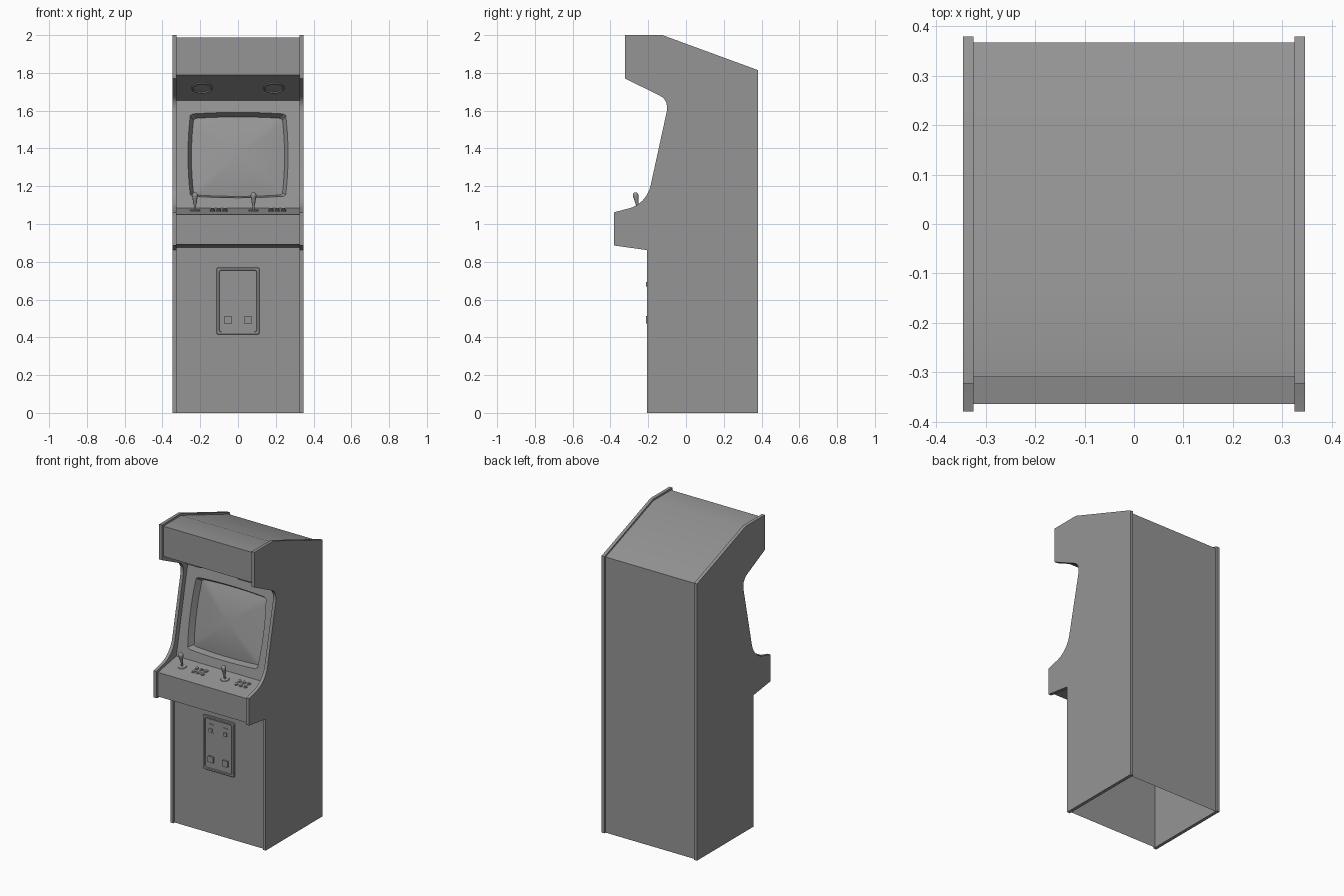
import bpy, bmesh
from math import sin, cos, pi, radians
from mathutils import Matrix, Vector

cube = bpy.data.objects.get("Cube")
if cube:
    bpy.data.objects.remove(cube, do_unlink=True)

GREY = (0.3, 0.3, 0.3, 1)
grey = bpy.data.materials.new("cabinet_grey")
grey.use_nodes = True
grey.diffuse_color = GREY
grey.node_tree.nodes["Principled BSDF"].inputs["Base Color"].default_value = GREY

W = 0.325          # half width between the side panels
SIDE = 0.346       # half width over the side panels


def finish(name, bm):
    bmesh.ops.remove_doubles(bm, verts=bm.verts, dist=1e-5)
    mesh = bpy.data.meshes.new(name)
    bm.to_mesh(mesh)
    bm.free()
    mesh.materials.append(grey)
    mesh.shade_smooth()
    mesh.set_sharp_from_angle(angle=radians(32))
    obj = bpy.data.objects.new(name, mesh)
    bpy.context.collection.objects.link(obj)
    return obj


def plane(p0, p1):
    """Matrix of a sloping panel: x across, y from p0 towards p1, z outwards."""
    x = Vector((1, 0, 0))
    v = Vector((0, p1[0] - p0[0], p1[1] - p0[1])).normalized()
    m = Matrix((x, v, x.cross(v))).transposed().to_4x4()
    m.translation = (0, p0[0], p0[1])
    return m


def strip(name, path):
    """Sheet following a side-view path across the cabinet."""
    bm = bmesh.new()
    rows = [[bm.verts.new((x, y, z)) for x in (-W, W)] for y, z in path]
    for a, b in zip(rows, rows[1:]):
        bm.faces.new((a[0], a[1], b[1], b[0]))
    return finish(name, bm)


def loft(name, rings, frame, cap=True):
    """Bridge closed rings of local points, then close the last one."""
    bm = bmesh.new()
    loops = [[bm.verts.new(frame @ Vector(p)) for p in ring] for ring in rings]
    n = len(loops[0])
    for a, b in zip(loops, loops[1:]):
        for i in range(n):
            j = (i + 1) % n
            bm.faces.new((a[i], a[j], b[j], b[i]))
    if cap:
        bm.faces.new(loops[-1])
    return finish(name, bm)


def lathe(name, profile, frame, u, v, segs=20):
    rings = [[(u + r * cos(2 * pi * i / segs), v + r * sin(2 * pi * i / segs), h)
              for i in range(segs)] for r, h in profile]
    return loft(name, rings, frame)


def rounded(w, h, r, u, v, n):
    """Rounded rectangle ring with half sizes w and h."""
    ring = []
    for k, (sx, sy) in enumerate(((1, 1), (-1, 1), (-1, -1), (1, -1))):
        for i in range(5):
            a = (k + i / 4) * pi / 2
            ring.append((u + sx * (w - r) + r * cos(a), v + sy * (h - r) + r * sin(a), n))
    return ring


def plate(name, w, h, r, u, v, n0, n1, frame):
    return loft(name, [rounded(w, h, r, u, v, n0), rounded(w, h, r, u, v, n1)], frame)


# Side panels
outline = [(-0.207, 0), (0.38, 0), (0.38, 1.815), (-0.125, 2), (-0.323, 2),
           (-0.323, 1.77), (-0.145, 1.683), (-0.12, 1.668), (-0.105, 1.645),
           (-0.1, 1.62), (-0.102, 1.595), (-0.186, 1.21), (-0.194, 1.18),
           (-0.209, 1.15), (-0.232, 1.122), (-0.26, 1.1), (-0.29, 1.086),
           (-0.38, 1.062), (-0.38, 0.886), (-0.207, 0.862)]
for name, x0, x1 in (("right_side_panel", -SIDE, -W), ("left_side_panel", W, SIDE)):
    bm = bmesh.new()
    ends = [[bm.verts.new((x, y, z)) for y, z in outline] for x in (x0, x1)]
    bm.faces.new(ends[0])
    bm.faces.new(ends[1])
    for i in range(len(outline)):
        j = (i + 1) % len(outline)
        bm.faces.new((ends[0][i], ends[0][j], ends[1][j], ends[1][i]))
    bmesh.ops.recalc_face_normals(bm, faces=bm.faces)
    finish(name, bm)

# Body sheets between the sides; the bottom stays open
kick, lip = (-0.193, 0.875), (-0.365, 0.892)
deck_front, deck_back = (-0.365, 1.05), (-0.175, 1.085)
hood_back, hood_front = (-0.055, 1.655), (-0.31, 1.79)
strip("lower_front_panel", [(-0.193, 0), kick])
strip("control_panel", [kick, lip, deck_front, deck_back])
strip("marquee_box", [hood_back, hood_front, (-0.31, 1.988)])
strip("roof", [(-0.31, 1.988), (-0.125, 1.988), (0.368, 1.808)])
strip("back_panel", [(0.368, 1.808), (0.368, 0)])

# Screen surround with a bulging opening, and the domed tube behind it
bezel = plane(deck_back, hood_back)
length = (Vector(hood_back) - Vector(deck_back)).length
MID = 0.286
LIMIT = 0.96
steps = [LIMIT * (1 - i / 5) for i in range(11)]


def opening(k, n, dome=0.0):
    ring = []
    for side in range(4):
        for s in steps:
            bulge = 1 - s * s
            a, b = (0.252 * s, 0.222 + 0.009 * bulge) if side % 2 == 0 \
                else (-0.252 - 0.013 * bulge, 0.222 * s)
            sign = 1 if side < 2 else -1
            ring.append((k * a * sign, MID + k * b * sign, n + dome))
    return ring


def border():
    ring = []
    for side in range(4):
        for s in steps:
            t = s / LIMIT
            x, y = ((W * t, 1), (-W, t), (-W * t, -1), (W, -t))[side]
            ring.append((x, length / 2 * (1 + y), 0))
    return ring


DEPTH = -0.04
loft("screen_surround", [border(), opening(1, 0), opening(0.93, DEPTH)], bezel, cap=False)
loft("screen", [opening(0.93 * k, DEPTH, 0.028 * (1 - k * k))
                for k in (1, 0.85, 0.7, 0.5, 0.3, 0.1)], bezel)

# Speakers under the marquee
hood = plane(hood_back, hood_front)
for name, x in (("right_speaker", -0.19), ("left_speaker", 0.19)):
    lathe(name, [(0.056, 0), (0.056, 0.006), (0.049, 0.008), (0.046, 0.002)],
          hood, x, 0.144, 32)

# Joysticks and buttons
deck = plane(deck_front, deck_back)
stick = [(0.006, 0), (0.006, 0.028), (0.009, 0.04), (0.013, 0.068),
         (0.0155, 0.08), (0.014, 0.09), (0.009, 0.096), (0.003, 0.098)]
for tag, x in (("right", -0.228), ("left", 0.082)):
    lathe(tag + "_joystick_base", [(0.027, 0), (0.025, 0.004), (0.01, 0.006)], deck, x, 0.115)
    lathe(tag + "_joystick", stick, deck, x, 0.115, 16)
    for row in range(2):
        for col in range(3):
            lathe(f"{tag}_button_{row}_{col}",
                  [(0.013, 0), (0.013, 0.004), (0.009, 0.005), (0.009, 0.008), (0.006, 0.009)],
                  deck, x + 0.093 + 0.033 * col, 0.1 + 0.036 * row, 14)

# Coin door: raised frame, sunken door, slots and return flaps
front = plane((-0.193, 0), kick)
DZ = 0.592
loft("coin_door_frame",
     [rounded(0.114, 0.178, 0.012, 0, DZ, 0), rounded(0.114, 0.178, 0.012, 0, DZ, 0.008),
      rounded(0.111, 0.175, 0.01, 0, DZ, 0.011), rounded(0.101, 0.165, 0.014, 0, DZ, 0.011),
      rounded(0.099, 0.163, 0.014, 0, DZ, 0.004)], front)
plate("coin_door", 0.096, 0.16, 0.012, 0, DZ, 0.004, 0.009, front)
for tag, x in (("right", -0.053), ("left", 0.053)):
    plate(tag + "_coin_plate", 0.017, 0.03, 0.003, x, 0.692, 0.009, 0.012, front)
    plate(tag + "_coin_button", 0.011, 0.012, 0.003, x, 0.682, 0.012, 0.019, front)
    plate(tag + "_coin_return", 0.02, 0.02, 0.003, x, 0.492, 0.009, 0.019, front)
